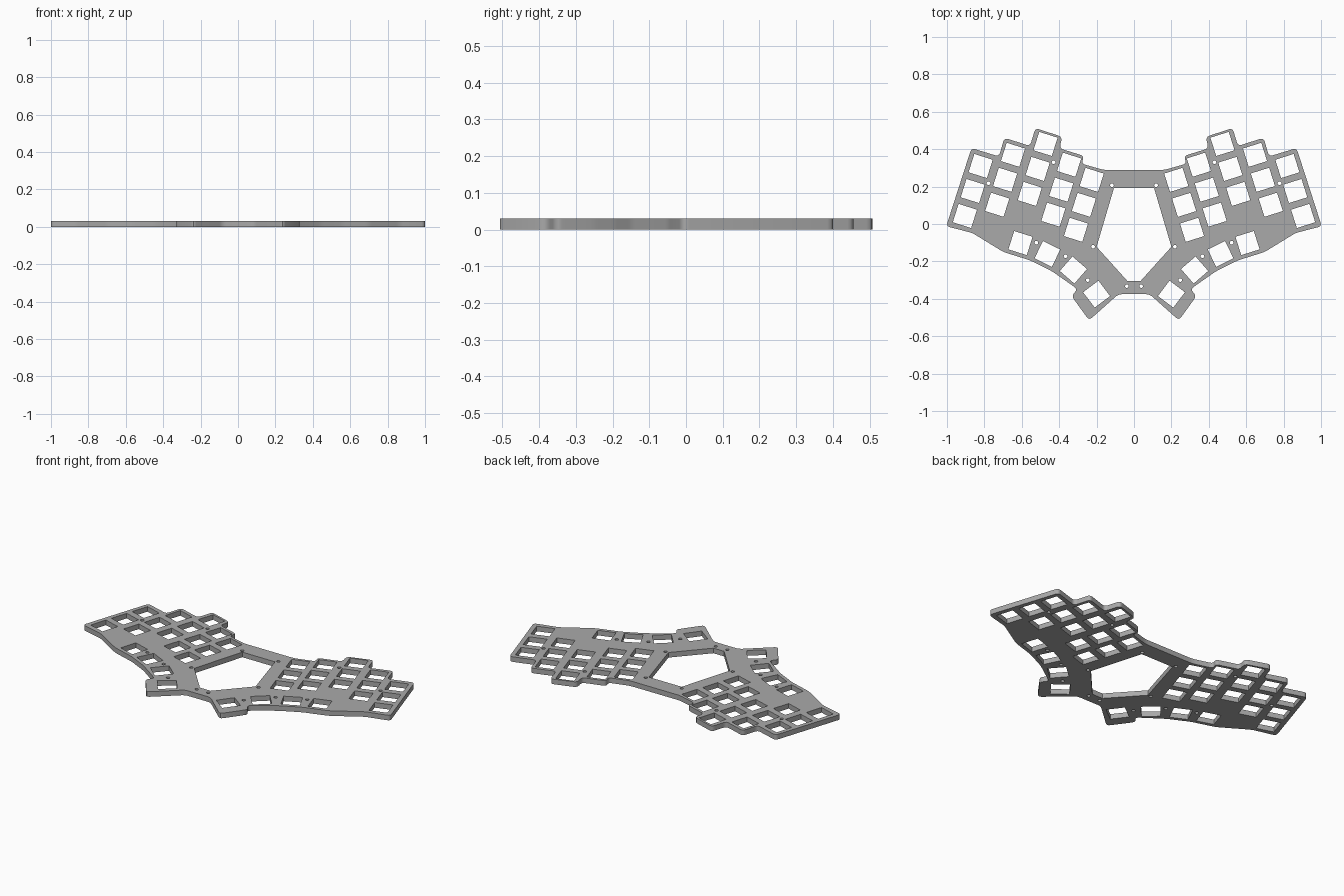
import bpy
from math import cos, sin, pi, radians
from mathutils import Vector, Matrix

cube = bpy.data.objects.get("Cube")
if cube:
    bpy.data.objects.remove(cube)

THICK = 0.03
PITCH = 0.14      # key spacing
HOLE = 0.103      # key cutout width
TILT = radians(17.5)


def mirrored(pts):
    """Close a half outline (top centre to bottom centre) across x = 0."""
    return pts + [(-x, y) for x, y in reversed(pts)]


def rounded(pts, r, steps=4):
    """Soften each corner with a short quadratic arc."""
    out = []
    for i, p in enumerate(pts):
        p = Vector(p)
        a, b = Vector(pts[i - 1]) - p, Vector(pts[(i + 1) % len(pts)]) - p
        a = p + a.normalized() * min(r, a.length * 0.4)
        b = p + b.normalized() * min(r, b.length * 0.4)
        for k in range(steps + 1):
            t = k / steps
            out.append(a * (1 - t) ** 2 + p * 2 * t * (1 - t) + b * t * t)
    return out


def square(cx, cy, angle):
    h = HOLE / 2
    rot = Matrix.Rotation(angle, 2)
    return [Vector((cx, cy)) + rot @ Vector(c)
            for c in ((-h, -h), (h, -h), (h, h), (-h, h))]


def circle(cx, cy, r=0.01, n=16):
    return [(cx + r * cos(2 * pi * k / n), cy + r * sin(2 * pi * k / n))
            for k in range(n)]


# Outer silhouette, half given and mirrored
outline = mirrored([
    (.163, .289), (.281, .323), (.267, .364), (.398, .404), (.384, .466),
    (.527, .513), (.556, .417), (.693, .461), (.722, .361), (.869, .406),
    (1.004, -.012), (.864, -.048), (.698, -.15), (.559, -.193),
    (.441, -.251), (.302, -.348), (.334, -.385), (.24, -.515), (.083, -.375)])
loops = [rounded(outline, 0.022)]

# Central window
loops.append(mirrored([(.107, .193), (.2, -.122), (.035, -.305)]))

# Key cutouts: five tilted columns of three, then the thumb arc
keys = []
for x, y in ((.82, .31), (.647, .37), (.473, .428), (.347, .317), (.226, .236)):
    for row in range(3):
        d = row * PITCH
        keys.append((x + d * sin(TILT), y - d * cos(TILT), TILT))
keys += [(.607, -.102, TILT), (.463, -.16, radians(26)),
         (.324, -.246, radians(41)), (.2, -.375, radians(53))]
screws = [(.118, .208), (.219, -.122), (.038, -.332), (.247, -.3),
          (.43, .33), (.778, .218), (.366, -.172), (.522, -.1)]
for s in (1, -1):
    loops += [square(s * x, y, s * a) for x, y, a in keys]
    loops += [circle(s * x, y) for x, y in screws]

# Fill the flat profile and give it thickness
curve = bpy.data.curves.new("plate_profile", 'CURVE')
curve.dimensions = '2D'
curve.fill_mode = 'BOTH'
curve.extrude = THICK / 2
for pts in loops:
    sp = curve.splines.new('POLY')
    sp.points.add(len(pts) - 1)
    for point, p in zip(sp.points, pts):
        point.co = (p[0], p[1], 0, 1)
    sp.use_cyclic_u = True
plate = bpy.data.objects.new("key_switch_plate", curve)
plate.location.z = THICK / 2
bpy.context.collection.objects.link(plate)

bpy.ops.object.select_all(action='DESELECT')
plate.select_set(True)
bpy.context.view_layer.objects.active = plate
bpy.ops.object.convert(target='MESH')
plate = bpy.context.object

# Weld the walls to the faces
bpy.ops.object.mode_set(mode='EDIT')
bpy.ops.mesh.select_all(action='SELECT')
bpy.ops.mesh.remove_doubles(threshold=0.0002)
bpy.ops.mesh.normals_make_consistent(inside=False)
bpy.ops.object.mode_set(mode='OBJECT')
bpy.ops.object.shade_smooth_by_angle(angle=radians(30))

# Plain grey finish
grey = bpy.data.materials.new("plate_grey")
grey.use_nodes = True
colour = (0.4, 0.4, 0.4, 1)
grey.diffuse_color = colour
grey.node_tree.nodes["Principled BSDF"].inputs["Base Color"].default_value = colour
plate.data.materials.clear()
plate.data.materials.append(grey)
